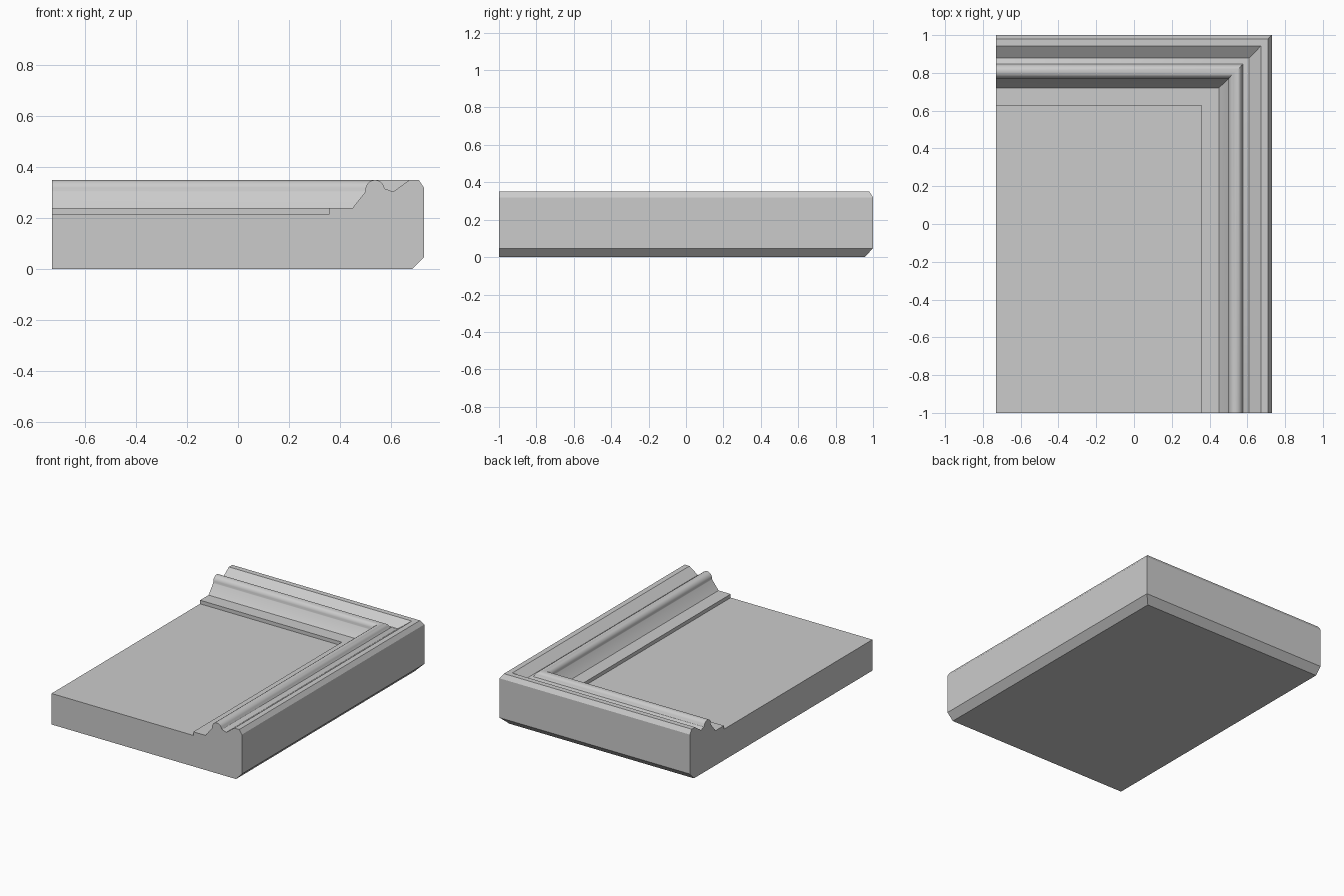
import bpy, bmesh, math

if "Cube" in bpy.data.objects:
    bpy.data.objects.remove(bpy.data.objects["Cube"])

HX, HY = 0.73, 1.0      # half width and half depth
PANEL_Z = 0.215

# edge profile as (inset from outer edge, height), bottom to sunken panel
profile = [(0.045, 0), (0, 0.047), (0, 0.32), (0.02, 0.35), (0.057, 0.35),
           (0.12, 0.304), (0.152, 0.315)]
# rounded bead
profile += [(0.192 - 0.037 * math.cos(a), 0.313 + 0.037 * math.sin(a))
            for a in (math.radians(10 + i * 20) for i in range(10))]
# inner bevel and step down to panel
profile += [(0.23, 0.303), (0.28, 0.24), (0.373, 0.24), (0.373, PANEL_Z)]

bm = bmesh.new()
front = [bm.verts.new((HX - d, -HY, z)) for d, z in profile]
mitre = [bm.verts.new((HX - d, HY - d, z)) for d, z in profile]
left = [bm.verts.new((-HX, HY - d, z)) for d, z in profile]

# swept moulding along the right and back edges
for a, b in ((front, mitre), (mitre, left)):
    for i in range(len(profile) - 1):
        bm.faces.new((a[i], b[i], b[i + 1], a[i + 1]))

# panel, underside and the two cut ends
low = bm.verts.new((-HX, -HY, 0))
high = bm.verts.new((-HX, -HY, PANEL_Z))
bm.faces.new((front[-1], mitre[-1], left[-1], high))
bm.faces.new((front[0], low, left[0], mitre[0]))
bm.faces.new(front + [high, low])
bm.faces.new(left + [high, low])
bmesh.ops.recalc_face_normals(bm, faces=bm.faces)

mesh = bpy.data.meshes.new("moulded_corner_slab")
bm.to_mesh(mesh)
bm.free()
slab = bpy.data.objects.new("moulded_corner_slab", mesh)
bpy.context.collection.objects.link(slab)
bpy.context.view_layer.objects.active = slab
slab.select_set(True)
bpy.ops.object.shade_smooth_by_angle(angle=math.radians(28))
